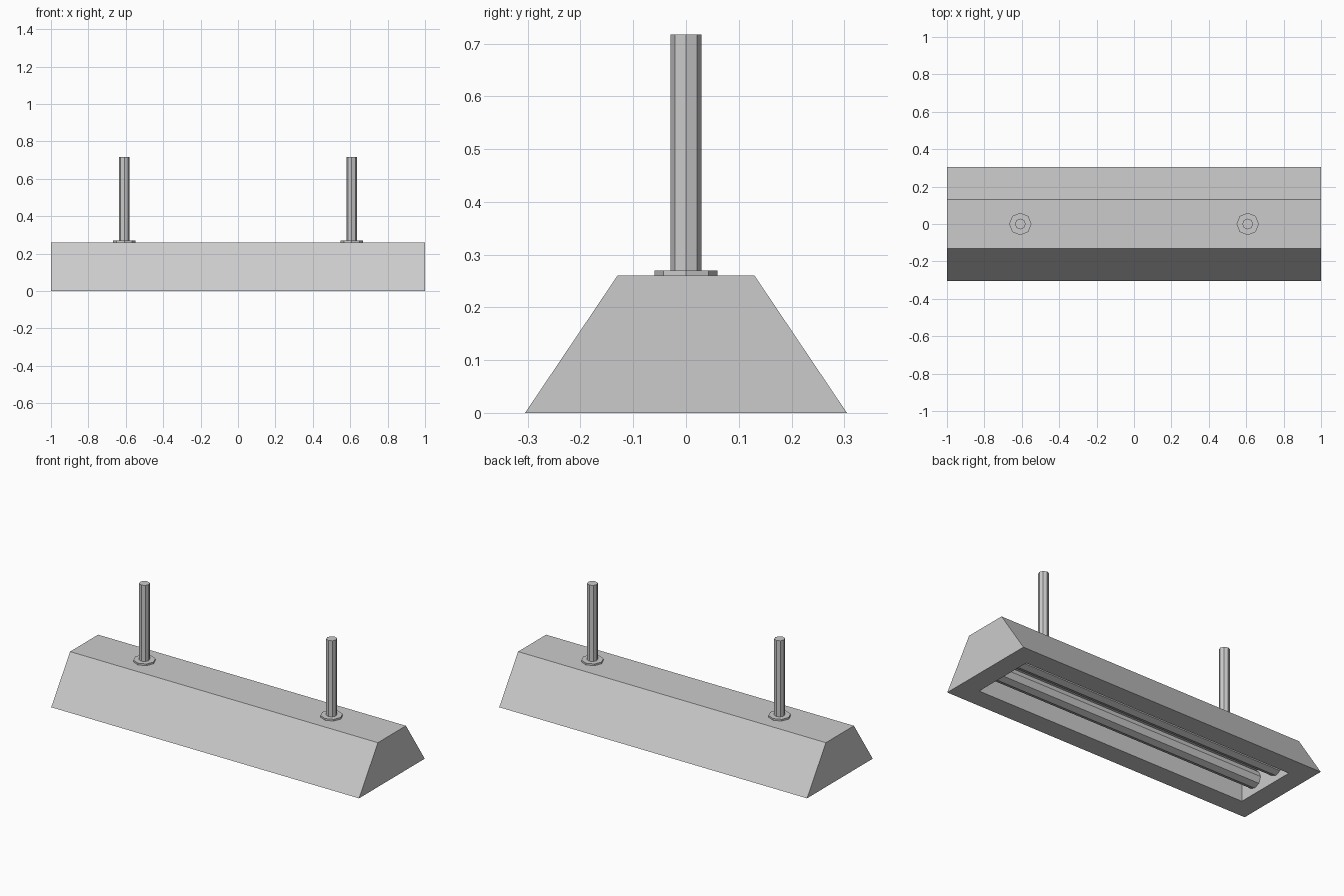
import bpy, bmesh
from mathutils import Matrix, Vector

if "Cube" in bpy.data.objects:
    bpy.data.objects.remove(bpy.data.objects["Cube"])

LENGTH, HEIGHT = 2.0, 0.26
RECESS, RIM = 0.13, 0.117


def add_object(name, bm):
    bmesh.ops.recalc_face_normals(bm, faces=bm.faces)
    mesh = bpy.data.meshes.new(name)
    bm.to_mesh(mesh)
    bm.free()
    obj = bpy.data.objects.new(name, mesh)
    bpy.context.collection.objects.link(obj)
    return obj


def prism(name, radius, length, centre, sides=8, axis='Z', turn=0.0):
    """Low-poly cylinder along Z or X."""
    bm = bmesh.new()
    rot = Matrix.Rotation(1.5707963, 4, 'Y') if axis == 'X' else Matrix.Identity(4)
    mat = Matrix.Translation(centre) @ rot @ Matrix.Rotation(turn, 4, 'Z')
    bmesh.ops.create_cone(bm, cap_ends=True, segments=sides, radius1=radius,
                          radius2=radius, depth=length, matrix=mat)
    return add_object(name, bm)


# Housing: trapezoid section swept along x, with a recess in the underside
bm = bmesh.new()
section = [(-0.305, 0), (0.305, 0), (0.13, HEIGHT), (-0.13, HEIGHT)]
end = bm.faces.new([bm.verts.new((-LENGTH / 2, y, z)) for y, z in section])
swept = bmesh.ops.extrude_face_region(bm, geom=[end], use_keep_orig=True)
bmesh.ops.translate(bm, vec=(LENGTH, 0, 0),
                    verts=[g for g in swept['geom'] if isinstance(g, bmesh.types.BMVert)])
bmesh.ops.recalc_face_normals(bm, faces=bm.faces)
bottom = min(bm.faces, key=lambda f: f.calc_center_median().z)
bmesh.ops.inset_region(bm, faces=[bottom], thickness=RIM, use_even_offset=True)
pocket = bmesh.ops.extrude_discrete_faces(bm, faces=[bottom])['faces'][0]
bmesh.ops.translate(bm, vec=(0, 0, RECESS), verts=pocket.verts)
add_object("lamp_housing", bm)

# Two lamp tubes inside the recess
for side, y in (("front", -0.085), ("back", 0.085)):
    prism(side + "_lamp_tube", 0.048, LENGTH - 2 * RIM, Vector((0, y, 0.08)), axis='X')

# Hanging rods with mounting flanges
for side, x in (("left", -0.608), ("right", 0.608)):
    prism(side + "_flange", 0.06, 0.01, Vector((x, 0, HEIGHT + 0.005)))
    prism(side + "_rod", 0.029, 0.447, Vector((x, 0, HEIGHT + 0.01 + 0.2235)))
